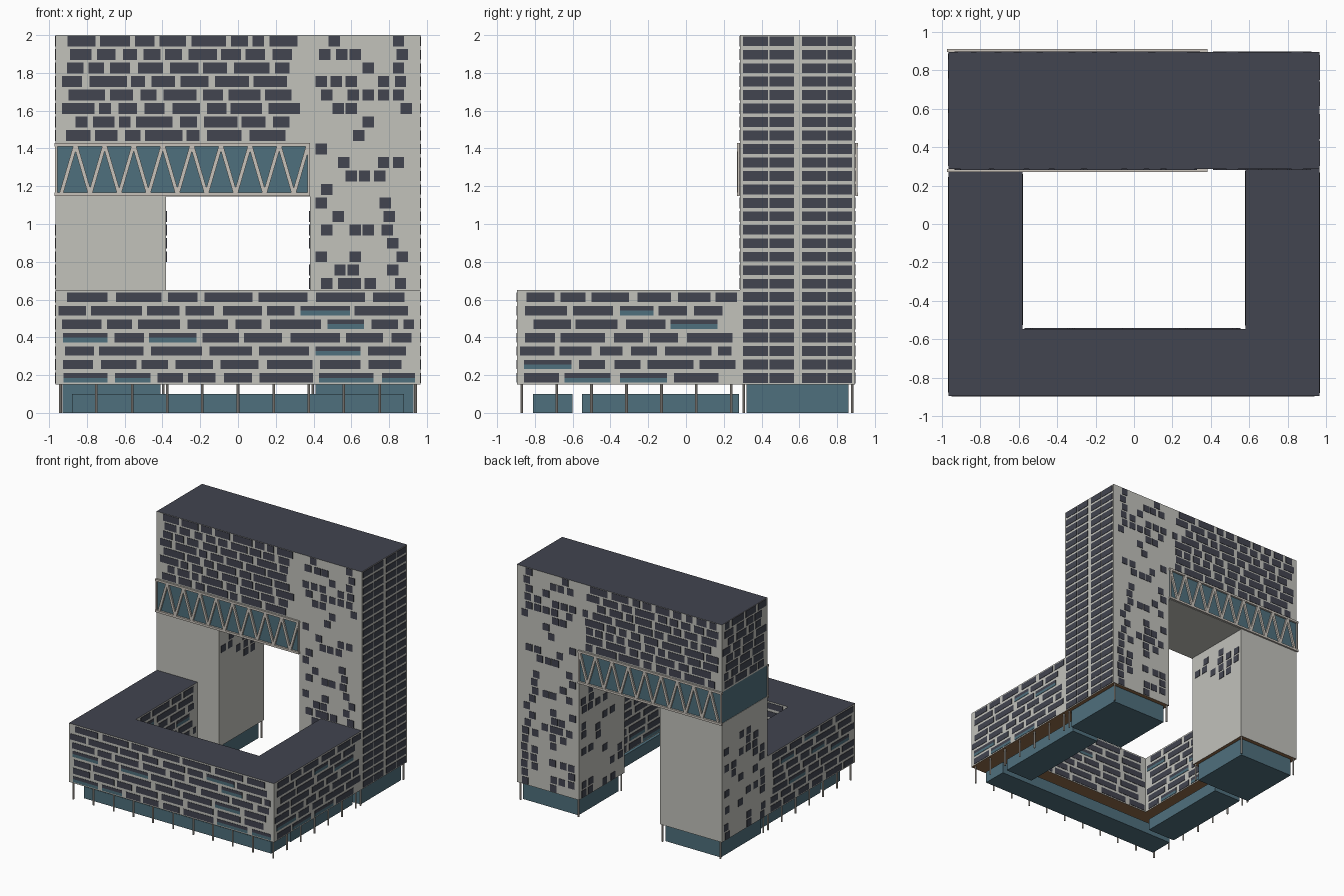
import bpy, bmesh, math, random
from mathutils import Matrix, Vector

if "Cube" in bpy.data.objects:
    bpy.data.objects.remove(bpy.data.objects["Cube"])

random.seed(7)


def material(name, rgb):
    m = bpy.data.materials.new(name)
    m.diffuse_color = (*rgb, 1)
    m.use_nodes = True
    m.node_tree.nodes["Principled BSDF"].inputs["Base Color"].default_value = m.diffuse_color
    return m


WALL = material("pale_concrete", (0.54, 0.54, 0.50))
DARK = material("dark_slate", (0.054, 0.058, 0.079))
TEAL = material("teal_glass", (0.078, 0.16, 0.205))
STEEL = material("light_steel", (0.58, 0.54, 0.49))
WOOD = material("brown_soffit", (0.29, 0.155, 0.07))


def add_box(bm, lo, hi, mat_index=0):
    c = [(a + b) / 2 for a, b in zip(lo, hi)]
    s = [b - a for a, b in zip(lo, hi)]
    r = bmesh.ops.create_cube(bm, size=1, matrix=Matrix.Translation(c) @ Matrix.Diagonal((*s, 1)))
    for f in {f for v in r["verts"] for f in v.link_faces}:
        f.material_index = mat_index


def finish(bm, name, mats):
    me = bpy.data.meshes.new(name)
    bm.to_mesh(me)
    bm.free()
    for m in mats:
        me.materials.append(m)
    ob = bpy.data.objects.new(name, me)
    bpy.context.collection.objects.link(ob)
    return ob


def box(name, lo, hi, mat=WALL, top=None, bottom=None):
    """Box with optional colours for its top and bottom faces."""
    bm = bmesh.new()
    add_box(bm, lo, hi)
    for f in bm.faces:
        f.normal_update()
        if f.normal.z > 0.5:
            f.material_index = 1
        elif f.normal.z < -0.5:
            f.material_index = 2
    return finish(bm, name, [mat, top or mat, bottom or mat])


def facade(name, axis, pos, windows):
    """Thin window plates on the plane axis = pos; windows are (u0, u1, z0, z1, glass)."""
    bm = bmesh.new()
    t = 0.003
    for u0, u1, z0, z1, glass in windows:
        if axis == "y":
            add_box(bm, (u0, pos - t, z0), (u1, pos + t, z1), glass)
        else:
            add_box(bm, (pos - t, u0, z0), (pos + t, u1, z1), glass)
    finish(bm, name, [DARK, TEAL])


PITCH = 0.0713


def floor_z(i):
    return 0.185 + i * PITCH


def strips(u0, u1, floors, wmin, wmax, gap, half, teal=0.0):
    """Staggered rows of long windows; some have a teal lower half."""
    out = []
    for i in floors:
        z = floor_z(i)
        u = u0 + random.uniform(0, 0.08)
        end = u1 - random.uniform(0, 0.08)
        while u < end - 0.04:
            w = min(random.uniform(wmin, wmax), end - u)
            if random.random() < teal and w > 0.16:
                out.append((u, u + w, z, z + half, 0))
                out.append((u, u + w, z - half, z, 1))
            else:
                out.append((u, u + w, z - half, z + half, 0))
            u += w + gap * random.uniform(0.7, 1.4)
    return out


def squares(u0, u1, floors, chance):
    """Scattered square windows on a loose grid."""
    out = []
    n = int((u1 - u0) / 0.085)
    for i in floors:
        for k in range(n):
            if random.random() < chance:
                c = u0 + (k + 0.5) * (u1 - u0) / n + random.uniform(-0.01, 0.01)
                out.append((c - 0.03, c + 0.03, floor_z(i) - 0.029, floor_z(i) + 0.029, 0))
    return out


# Main volumes
X, YB, YT, YF = 0.965, 0.895, 0.285, -0.895
box("right_tower", (0.38, YT, 0.15), (X, YB, 2), WALL, DARK, WOOD)
box("left_leg", (-X, YT, 0.15), (-0.38, YB, 1.15), WALL, None, WOOD)
box("upper_block", (-X, YT, 1.425), (0.38, YB, 2), WALL, DARK)
box("bridge_floor", (-X, YT, 1.145), (0.38, YB, 1.16))
box("bridge_glass", (-X + 0.003, YT + 0.003, 1.16), (0.38, YB - 0.003, 1.425), TEAL)
box("front_wing", (-X, YF, 0.15), (X, -0.545, 0.65), WALL, DARK, WOOD)
for s, side in ((-1, "left"), (1, "right")):
    xs = sorted((s * 0.58, s * X))
    box(side + "_wing", (xs[0], -0.545, 0.15), (xs[1], YT, 0.65), WALL, DARK, WOOD)
    # Glazed ground floors
    xs = sorted((s * 0.62, s * 0.88))
    box(side + "_wing_lobby", (xs[0], -0.55, 0), (xs[1], 0.28, 0.1), TEAL)
    xs = sorted((s * 0.41, s * 0.93))
    box(side + "_tower_lobby", (xs[0], 0.32, 0), (xs[1], 0.86, 0.15), TEAL)
box("front_lobby", (-0.88, -0.81, 0), (0.88, -0.60, 0.1), TEAL)

# Trusses on the bridge, front and back
for y, side in ((0.278, "front"), (0.902, "back")):
    bm = bmesh.new()
    for z in (1.157, 1.420):
        add_box(bm, (-0.972, y - 0.008, z - 0.009), (0.382, y + 0.008, z + 0.009))
    for x in (-0.962, 0.374):
        add_box(bm, (x - 0.006, y - 0.006, 1.157), (x + 0.006, y + 0.006, 1.42))
    pts = [Vector((-0.937 + 0.077 * k, y, 1.42 if k % 2 else 1.157)) for k in range(18)]
    for a, b in zip(pts, pts[1:]):
        d = b - a
        rot = Matrix.Rotation(math.atan2(d.x, d.z), 4, "Y")
        bmesh.ops.create_cube(bm, size=1, matrix=Matrix.Translation((a + b) / 2) @ rot
                              @ Matrix.Diagonal((0.02, 0.014, d.length, 1)))
    finish(bm, side + "_truss", [STEEL])

# Slender columns
bm = bmesh.new()
spots = [(x, -0.87) for x in (-0.94, -0.75, -0.56, -0.375, -0.19, 0, 0.19, 0.375, 0.56, 0.75, 0.94)]
for s in (-1, 1):
    spots += [(s * 0.94, y) for y in (-0.685, -0.5, -0.315, -0.13, 0.055, 0.24, 0.305, 0.88)]
    spots += [(s * 0.395, y) for y in (0.305, 0.88)]
for x, y in spots:
    bmesh.ops.create_cone(bm, cap_ends=True, segments=8, radius1=0.007, radius2=0.007, depth=0.15,
                          matrix=Matrix.Translation((x, y, 0.075)))
finish(bm, "columns", [STEEL])

# Low wing windows, street and courtyard sides
low = range(7)
facade("front_wing_windows", "y", YF, strips(-0.95, 0.95, low, 0.13, 0.29, 0.035, 0.025, 0.22))
facade("courtyard_front_windows", "y", -0.545, strips(-0.57, 0.57, low, 0.12, 0.26, 0.035, 0.025, 0.22))
for s, side in ((-1, "left"), (1, "right")):
    facade(side + "_wing_windows", "x", s * X, strips(-0.88, 0.28, low, 0.12, 0.26, 0.035, 0.025, 0.22))
    facade("courtyard_%s_windows" % side, "x", s * 0.58,
           strips(-0.53, 0.28, low, 0.12, 0.26, 0.035, 0.025, 0.22))

# Upper block windows
top = range(18, 26)
for y, side in ((YT, "front"), (YB, "back")):
    facade("upper_%s_windows" % side, "y", y, strips(-0.935, 0.36, top, 0.06, 0.2, 0.03, 0.029))
facade("upper_left_windows", "x", -X, strips(0.30, 0.89, top, 0.06, 0.17, 0.03, 0.029))

# Scattered tower windows: x in hundredths for each floor, from the top down
rows = ["51 85", "46 55 62 87", "69 85", "44 52 60 77 86", "47 61 69 77 85", "53 60 89", "69",
        "64", "44", "56 77 85", "60 67 75", "47", "44 78", "53 80", "47 62 69 79", "82",
        "44 62 87", "54 61 82", "47 56 62 70 86"]
tower = []
for i, row in enumerate(rows):
    z = floor_z(25 - i)
    for c in row.split():
        x = int(c) / 100
        tower.append((x - 0.03, x + 0.03, z - 0.029, z + 0.029, 0))
tower += squares(0.40, 0.93, low, 0.4)
facade("tower_front_windows", "y", YT, tower)
facade("tower_back_windows", "y", YB, tower)
facade("tower_inner_windows", "x", 0.38, squares(0.30, 0.88, range(13), 0.4))
facade("leg_inner_windows", "x", -0.38, squares(0.30, 0.88, range(9, 13), 0.45))
facade("leg_outer_windows", "x", -X, squares(0.30, 0.88, range(13), 0.45))

# Regular window grid on the tower's end wall
grid = [(a, b, floor_z(i) - 0.026, floor_z(i) + 0.026, 0) for i in range(26)
        for a, b in ((0.302, 0.433), (0.441, 0.572), (0.614, 0.741), (0.750, 0.878))]
facade("tower_end_windows", "x", X, grid)
